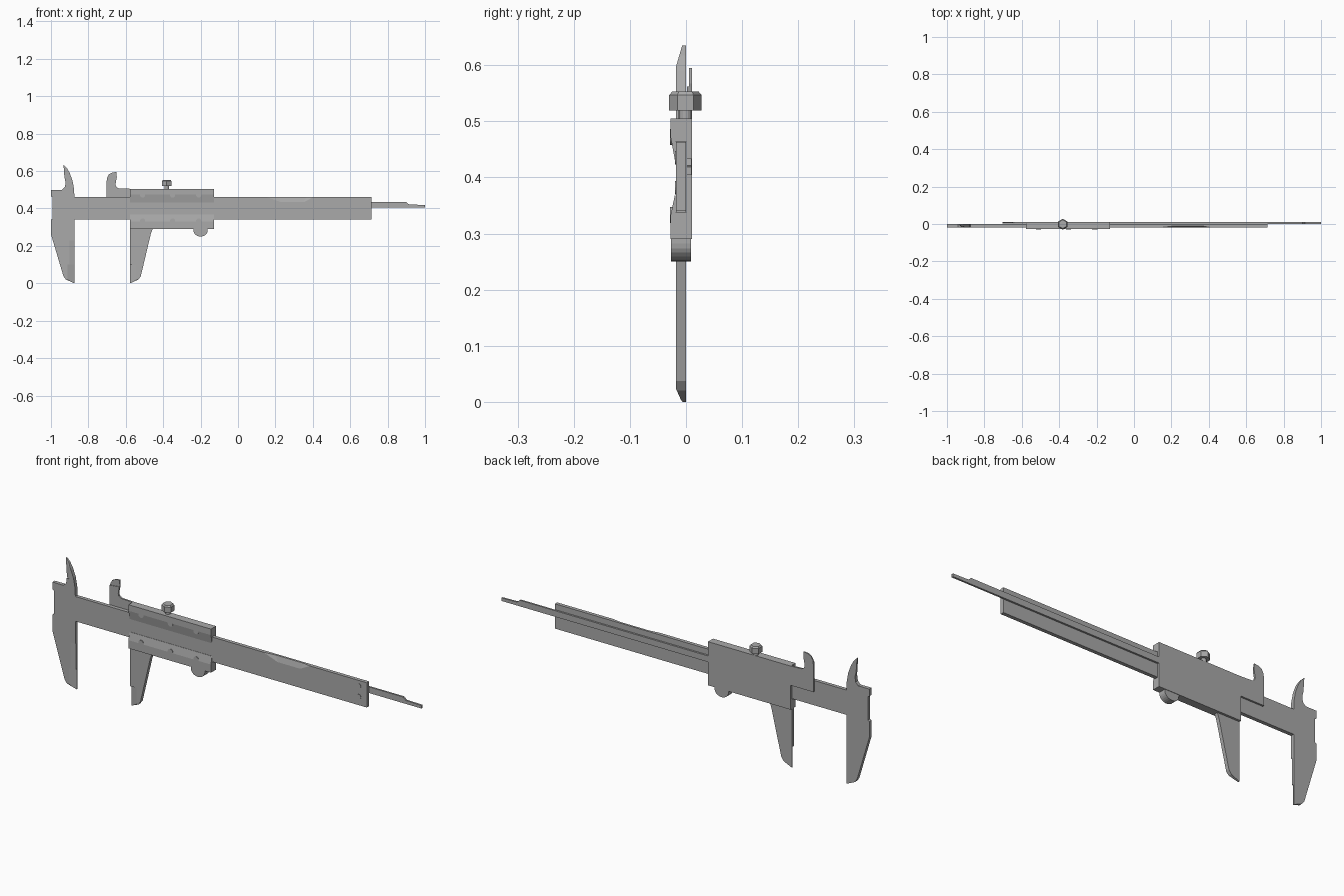
import bpy, bmesh, math
from mathutils import Vector

cube = bpy.data.objects.get("Cube")
if cube:
    bpy.data.objects.remove(cube)

steel = bpy.data.materials.new("brushed_steel")
steel.use_nodes = True
grey = (0.4, 0.4, 0.4, 1)
steel.diffuse_color = grey
steel.node_tree.nodes["Principled BSDF"].inputs["Base Color"].default_value = grey


def finish(name, bm):
    bmesh.ops.recalc_face_normals(bm, faces=bm.faces)
    mesh = bpy.data.meshes.new(name)
    bm.to_mesh(mesh)
    bm.free()
    mesh.materials.append(steel)
    obj = bpy.data.objects.new(name, mesh)
    bpy.context.collection.objects.link(obj)
    return obj


def prism(name, outline, axis, low, high):
    """Extrude a flat outline along one axis."""
    place = {"x": lambda p: (low, p[0], p[1]),
             "y": lambda p: (p[0], low, p[1]),
             "z": lambda p: (p[0], p[1], low)}[axis]
    bm = bmesh.new()
    face = bm.faces.new([bm.verts.new(place(p)) for p in outline])
    out = bmesh.ops.extrude_face_region(bm, geom=[face])
    step = Vector([high - low if a == axis else 0 for a in "xyz"])
    bmesh.ops.translate(bm, vec=step, verts=[v for v in out["geom"] if isinstance(v, bmesh.types.BMVert)])
    return finish(name, bm)


def cylinder(name, centre, radius, depth, sides, axis="z", top=1.0):
    bm = bmesh.new()
    bmesh.ops.create_cone(bm, cap_ends=True, segments=sides, radius1=radius,
                          radius2=radius * top, depth=depth)
    if axis == "y":
        for v in bm.verts:
            v.co = (v.co.x, v.co.z, v.co.y)
    bmesh.ops.translate(bm, vec=centre, verts=bm.verts)
    return finish(name, bm)


def carve(obj, *cutters):
    """Cut shapes away, bake the result and drop the cutters."""
    for cutter in cutters:
        cutter.hide_render = True
        mod = obj.modifiers.new("cut", "BOOLEAN")
        mod.operation, mod.solver, mod.object = "DIFFERENCE", "EXACT", cutter
    bpy.context.view_layer.update()
    graph = bpy.context.evaluated_depsgraph_get()
    baked = bpy.data.meshes.new_from_object(obj.evaluated_get(graph))
    obj.modifiers.clear()
    obj.data = baked
    for cutter in cutters:
        bpy.data.objects.remove(cutter)


def blade(edge, inner, depth, low, high):
    """Wedge that thins the front of a jaw towards one edge."""
    past = edge + 0.1 * (edge - inner)
    return prism("blade_cutter", [(inner, -0.0185), (past, depth), (past, -0.04), (inner, -0.04)],
                 "z", low, high)


def tip(z_start, z_end, low, high):
    """Slope across the end of a jaw."""
    return prism("tip_cutter", [(-0.0185, z_start), (-0.004, z_end), (-0.04, z_end), (-0.04, z_start)],
                 "x", low, high)


# Main beam with the fixed jaws
beam = prism("beam_and_fixed_jaws", [
    (-1, 0.262), (-0.933, 0.037), (-0.92, 0.02), (-0.875, 0), (-0.875, 0.34),
    (0.715, 0.34), (0.715, 0.462), (-0.875, 0.462), (-0.876, 0.5), (-0.885, 0.55),
    (-0.9, 0.59), (-0.915, 0.617), (-0.933, 0.635), (-0.928, 0.567), (-0.922, 0.54),
    (-0.925, 0.515), (-0.94, 0.5), (-1, 0.5), (-1, 0.465), (-0.992, 0.46),
    (-0.992, 0.345), (-1, 0.34)], "y", -0.018, 0)

# Thumb scoop on the upper front edge of the beam
scoop = bmesh.new()
for x, y, z in [(0.13, -0.0185, 0.468), (0.42, -0.0185, 0.468), (0.23, -0.0185, 0.432),
                (0.35, -0.0185, 0.432), (0.21, -0.009, 0.468), (0.37, -0.009, 0.468),
                (0.13, -0.03, 0.468), (0.42, -0.03, 0.468), (0.23, -0.03, 0.432),
                (0.35, -0.03, 0.432)]:
    scoop.verts.new((x, y, z))
bmesh.ops.convex_hull(scoop, input=scoop.verts)
carve(beam, finish("scoop_cutter", scoop),
      blade(-0.875, -0.903, -0.011, 0.1, 0.23),
      blade(-0.875, -0.912, -0.005, -0.01, 0.1),
      blade(-0.935, -0.908, -0.006, 0.54, 0.65),
      tip(0.025, -0.008, -0.95, -0.86), tip(0.595, 0.645, -0.95, -0.86))

# Sliding frame: a channel that wraps the beam
prism("slider_frame", [
    (0.011, 0.29), (0.011, 0.505), (-0.028, 0.505), (-0.028, 0.475), (-0.02, 0.432),
    (-0.0185, 0.432), (-0.0185, 0.463), (0.001, 0.463), (0.001, 0.338),
    (-0.0185, 0.338), (-0.0185, 0.368), (-0.02, 0.368), (-0.028, 0.33),
    (-0.028, 0.29)], "x", -0.578, -0.128)

# Rail screws, set flush with the rail fronts
for side, z in (("upper", 0.472), ("lower", 0.333)):
    for i, x in enumerate((-0.51, -0.35, -0.21)):
        cylinder(f"{side}_rail_screw_{i + 1}", (x, -0.0237, z), 0.014, 0.009, 20, "y")

# Lower sliding jaw
jaw = prism("lower_sliding_jaw", [
    (-0.577, 0), (-0.577, 0.3), (-0.455, 0.3), (-0.457, 0.288), (-0.466, 0.265),
    (-0.473, 0.235), (-0.52, 0.037), (-0.533, 0.02)], "y", -0.018, 0)
carve(jaw, blade(-0.577, -0.54, -0.005, -0.01, 0.1), tip(0.025, -0.008, -0.59, -0.5))

# Upper sliding jaw on the back plate
upper = prism("upper_sliding_jaw", [
    (-0.703, 0.41), (-0.57, 0.41), (-0.57, 0.505), (-0.64, 0.508), (-0.652, 0.517),
    (-0.655, 0.53), (-0.648, 0.567), (-0.65, 0.595), (-0.672, 0.592), (-0.69, 0.583),
    (-0.7, 0.565), (-0.703, 0.54)], "y", 0.002, 0.011)
carve(upper, prism("step_cutter", [(-0.72, 0.555), (-0.64, 0.563), (-0.64, 0.61), (-0.72, 0.61)],
                   "y", -0.01, 0.005))

# Thumb rest under the slider
rest = [(-0.2 + 0.038 * math.cos(a), 0.282 + 0.032 * math.sin(a))
        for a in (math.pi + math.pi * i / 12 for i in range(13))]
prism("thumb_rest", [(-0.238, 0.3)] + rest + [(-0.162, 0.3)], "y", -0.027, 0.009)

# Depth rod along the back of the beam
prism("depth_rod", [
    (-0.2, 0.404), (1, 0.404), (1, 0.419), (0.915, 0.421), (0.9, 0.434), (-0.2, 0.434)],
      "y", 0.001, 0.01)

# Locking screw: stem, hexagonal head and chamfered top
cylinder("lock_screw_stem", (-0.381, -0.001, 0.511), 0.012, 0.024, 16)
cylinder("lock_screw_head", (-0.381, -0.001, 0.533), 0.029, 0.027, 6)
cylinder("lock_screw_cap", (-0.381, -0.001, 0.55), 0.029, 0.007, 6, top=0.8)

# End-stop rivets
for i, z in enumerate((0.435, 0.382)):
    cylinder(f"end_rivet_{i + 1}", (0.672, -0.0185, z), 0.012, 0.003, 16, "y")
